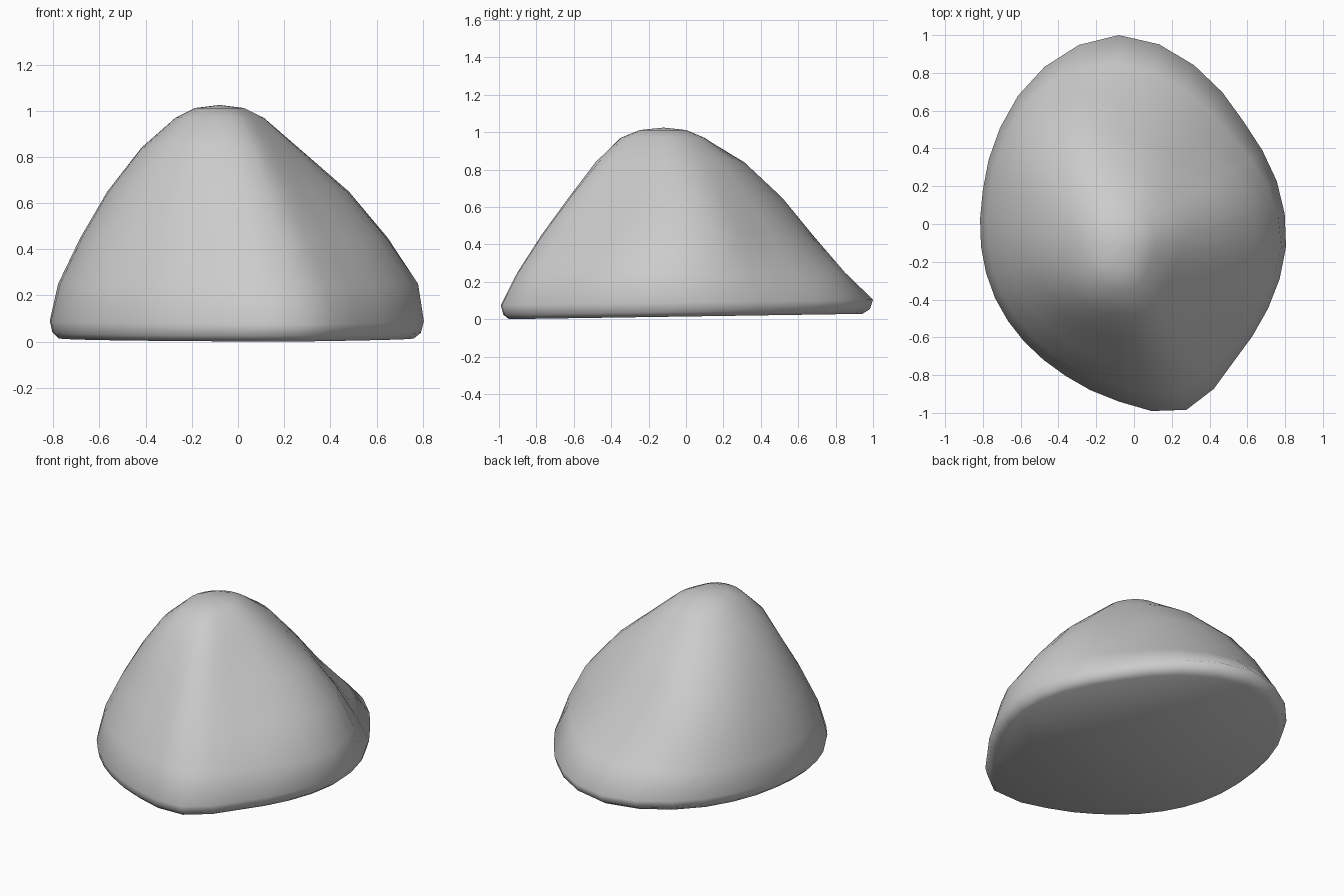
import bpy, bmesh, math

if "Cube" in bpy.data.objects:
    bpy.data.objects.remove(bpy.data.objects["Cube"])

# Boulder: stacked rings of radii around a slightly off-centre summit axis
CX, CY = -0.08, -0.12

# 16 radii per height, counter-clockwise from +x
BASE = [.885, .905, .935, 1.04, 1.12, 1.03, .89, .78, .73, .71, .71, .74, .82, .935, .86, .855]
RINGS = [
    (.09, BASE),
    (.25, [.86, .85, .835, .905, .97, .95, .84, .745, .69, .67, .66, .68, .74, .84, .79, .81]),
    (.45, [.72, .75, .69, .72, .78, .83, .75, .645, .595, .575, .565, .58, .62, .70, .65, .665]),
    (.65, [.55, .58, .545, .56, .61, .67, .61, .52, .48, .46, .455, .46, .485, .54, .49, .49]),
    (.84, [.335, .36, .37, .39, .42, .45, .41, .36, .335, .335, .345, .355, .36, .375, .33, .315]),
    (.97, [.19, .20, .21, .22, .22, .22, .21, .20, .19, .19, .21, .225, .23, .23, .20, .185]),
]
# Rounded lower rim and rounded summit reuse the neighbouring rings
RINGS = [(.015, [r * .95 for r in BASE]), (.04, [r * .985 for r in BASE])] + RINGS
RINGS.append((1.012, [r * .55 for r in RINGS[-1][1]]))


def refine(radii):
    """Double the points around a closed ring with a smooth curve."""
    n, out = len(radii), []
    for i in range(n):
        a, b, c, d = (radii[(i + k) % n] for k in (-1, 0, 1, 2))
        out += [b, (9 * (b + c) - a - d) / 16]
    return out


bm = bmesh.new()
loops = []
for z, radii in RINGS:
    fine = refine(radii)
    loop = []
    for i, r in enumerate(fine):
        t = math.tau * i / len(fine)
        x, y = CX + r * math.cos(t), CY + r * math.sin(t)
        tilt = .015 * y if z < .2 else 0      # underside lifts toward the back
        loop.append(bm.verts.new((x, y, z + tilt)))
    loops.append(loop)

# Sides
for lo, hi in zip(loops, loops[1:]):
    for i in range(len(lo)):
        j = (i + 1) % len(lo)
        bm.faces.new((lo[i], lo[j], hi[j], hi[i]))

# Summit fan and flat underside
apex = bm.verts.new((CX, CY, 1.025))
top = loops[-1]
for i in range(len(top)):
    bm.faces.new((top[i], top[(i + 1) % len(top)], apex))
bm.faces.new(list(reversed(loops[0])))

mesh = bpy.data.meshes.new("boulder")
bm.normal_update()
bm.to_mesh(mesh)
bm.free()
boulder = bpy.data.objects.new("boulder", mesh)
bpy.context.collection.objects.link(boulder)
bpy.context.view_layer.objects.active = boulder
boulder.select_set(True)
bpy.ops.object.shade_smooth_by_angle(angle=math.radians(85))
